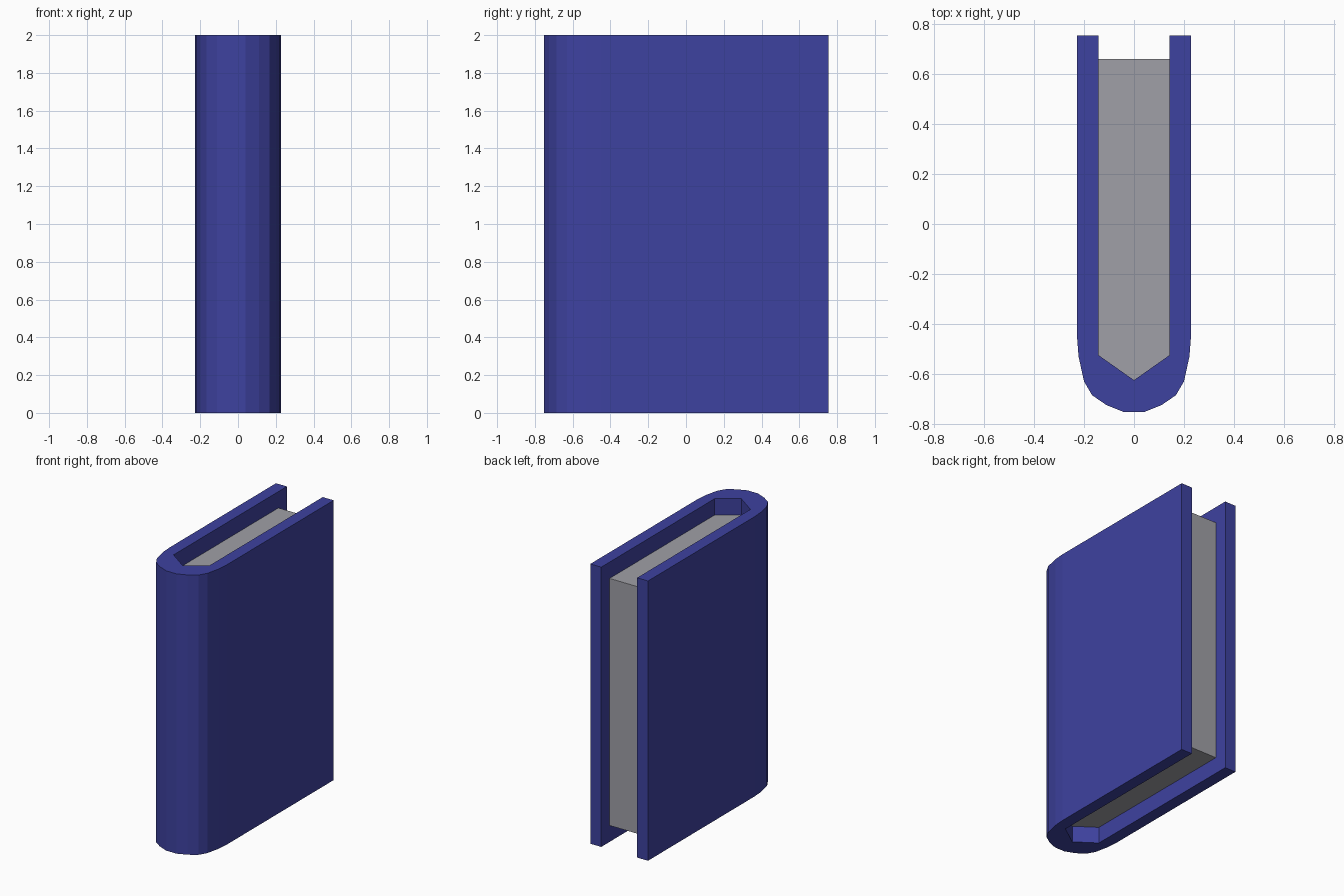
import bpy, bmesh

if "Cube" in bpy.data.objects:
    bpy.data.objects.remove(bpy.data.objects["Cube"])


def material(name, color):
    m = bpy.data.materials.new(name)
    m.diffuse_color = (*color, 1)
    m.use_nodes = True
    m.node_tree.nodes["Principled BSDF"].inputs["Base Color"].default_value = m.diffuse_color
    return m


def prism(name, outline, z0, z1, mat):
    """Extrude a closed xy outline from z0 to z1."""
    bm = bmesh.new()
    face = bm.faces.new([bm.verts.new((x, y, z0)) for x, y in outline])
    ext = bmesh.ops.extrude_face_region(bm, geom=[face], use_keep_orig=True)
    verts = [v for v in ext["geom"] if isinstance(v, bmesh.types.BMVert)]
    bmesh.ops.translate(bm, verts=verts, vec=(0, 0, z1 - z0))
    bmesh.ops.recalc_face_normals(bm, faces=bm.faces)
    me = bpy.data.meshes.new(name)
    bm.to_mesh(me)
    bm.free()
    me.materials.append(mat)
    obj = bpy.data.objects.new(name, me)
    bpy.context.collection.objects.link(obj)
    return obj


def mirrored(half):
    return half + [(-x, y) for x, y in reversed(half)]


blue = material("cover blue", (0.048, 0.054, 0.35))
grey = material("page grey", (0.35, 0.35, 0.385))

# Cover: rounded spine outside, pointed groove inside
outer = mirrored([(0.228, 0.755), (0.228, -0.45), (0.222, -0.53), (0.2, -0.63),
                  (0.168, -0.685), (0.11, -0.725), (0.04, -0.753)])
inner = [(-0.142, 0.755), (-0.142, -0.525), (0, -0.625),
         (0.142, -0.525), (0.142, 0.755)]
prism("book_cover", outer + inner, 0, 2, blue)

# Page block: fills the groove, set back from the cover edges
pages = [(-0.142, 0.66), (-0.142, -0.525), (0, -0.625),
         (0.142, -0.525), (0.142, 0.66)]
prism("page_block", pages, 0.117, 1.883, grey)
